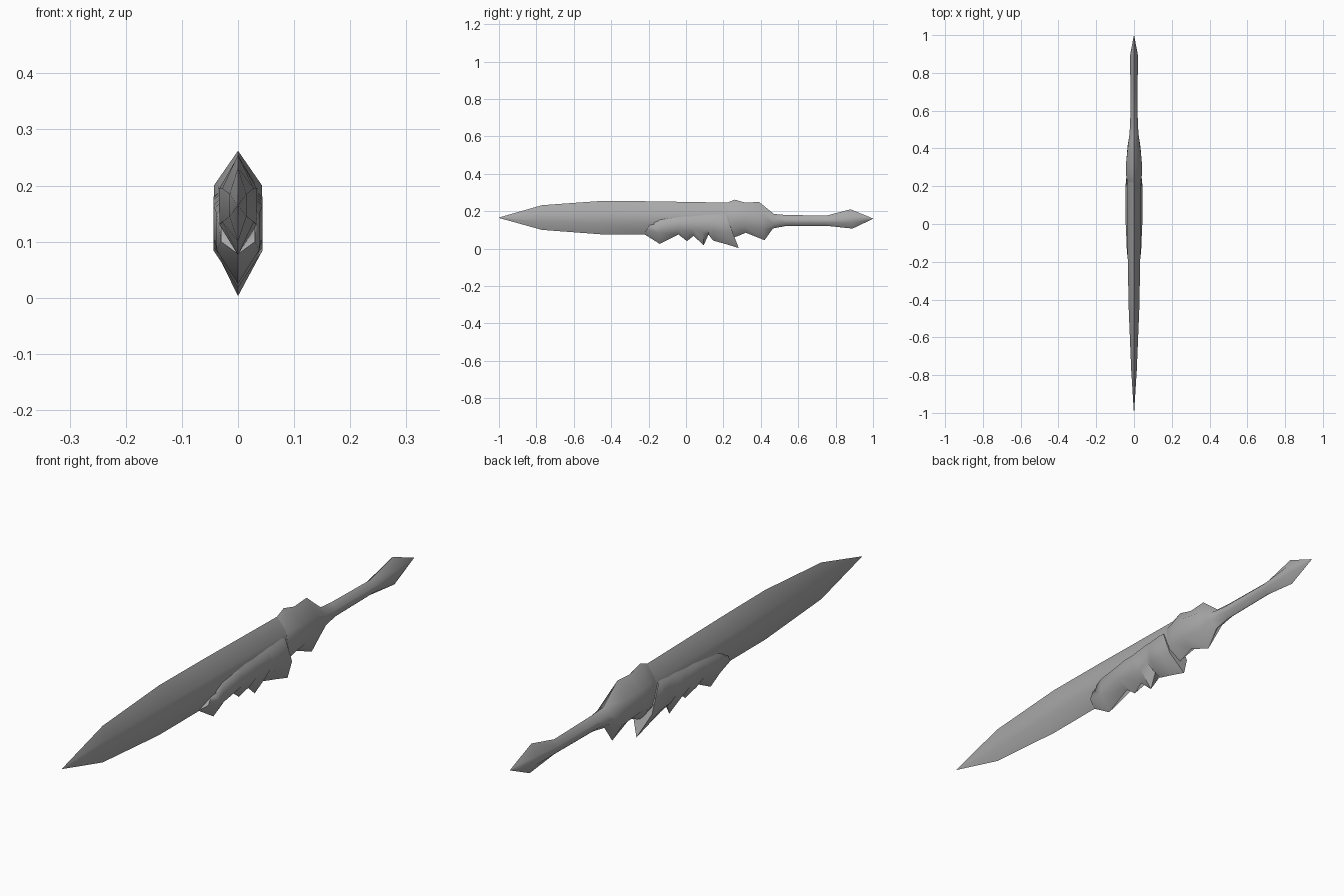
import bpy, bmesh, math

steel = bpy.data.materials.new("grey steel")
steel.diffuse_color = (0.4, 0.4, 0.4, 1)


def loft(name, sections, angle):
    """Skin six-sided sections: (y_top, y_bottom, z_top, z_high, z_low, z_bottom, half_width)."""
    bm = bmesh.new()
    rings = []
    for yt, yb, zt, zh, zl, zb, w in sections:
        def put(x, z):
            t = (zt - z) / (zt - zb)
            return bm.verts.new((x, yt + (yb - yt) * t, z))
        rings.append([put(0, zt), put(w, zh), put(w, zl),
                      put(0, zb), put(-w, zl), put(-w, zh)])
    for a, b in zip(rings, rings[1:]):
        for i in range(6):
            j = (i + 1) % 6
            bm.faces.new((a[i], a[j], b[j], b[i]))
    bm.faces.new(rings[0])
    bm.faces.new(rings[-1][::-1])
    bmesh.ops.remove_doubles(bm, verts=bm.verts, dist=0.0005)
    bmesh.ops.recalc_face_normals(bm, faces=bm.faces)
    mesh = bpy.data.meshes.new(name)
    bm.to_mesh(mesh)
    bm.free()
    mesh.materials.append(steel)
    obj = bpy.data.objects.new(name, mesh)
    bpy.context.collection.objects.link(obj)
    bpy.ops.object.select_all(action='DESELECT')
    obj.select_set(True)
    bpy.context.view_layer.objects.active = obj
    bpy.ops.object.shade_smooth_by_angle(angle=math.radians(angle))
    return obj


def straight(y, *rest):
    return (y, y) + rest


# Long tapering blade
loft("blade", [straight(*s) for s in (
    (-1.0, .166, .1655, .1645, .164, .0005),
    (-.77, .232, .185, .145, .10, .015),
    (-.45, .255, .195, .135, .076, .028),
    (-.20, .253, .195, .130, .076, .033),
    (.27, .245, .195, .130, .080, .036))], 60)

# Jagged fringe wrapped around the lower half of the blade
loft("jagged_fringe", (
    (-.18, -.225, .150, .130, .100, .078, .030),
    (-.14, -.14, .185, .150, .085, .025, .038),
    (-.04, -.04, .200, .160, .105, .075, .042),
    (.00, .005, .200, .165, .090, .040, .044),
    (.04, .04, .205, .165, .105, .068, .044),
    (.08, .095, .205, .170, .085, .018, .044),
    (.12, .12, .210, .175, .105, .075, .044),
    (.15, .145, .210, .175, .090, .043, .044),
    (.19, .22, .215, .180, .085, .022, .044),
    (.20, .282, .215, .180, .085, .003, .040)), 60)

# Lumpy guard flowing into the slim handle and pointed pommel
loft("guard_and_handle", (
    (.215, .25, .243, .195, .110, .060, .036),
    (.26, .275, .262, .200, .115, .066, .043),
    (.32, .32, .245, .195, .120, .085, .042),
    (.39, .42, .250, .190, .105, .045, .034),
    (.47, .465, .185, .165, .130, .108, .025),
    (.53, .53, .180, .160, .137, .120, .020),
    (.75, .75, .176, .158, .138, .122, .019),
    (.88, .89, .210, .170, .140, .107, .022),
    (1.0, 1.0, .161, .1605, .1595, .159, .0005)), 60)
